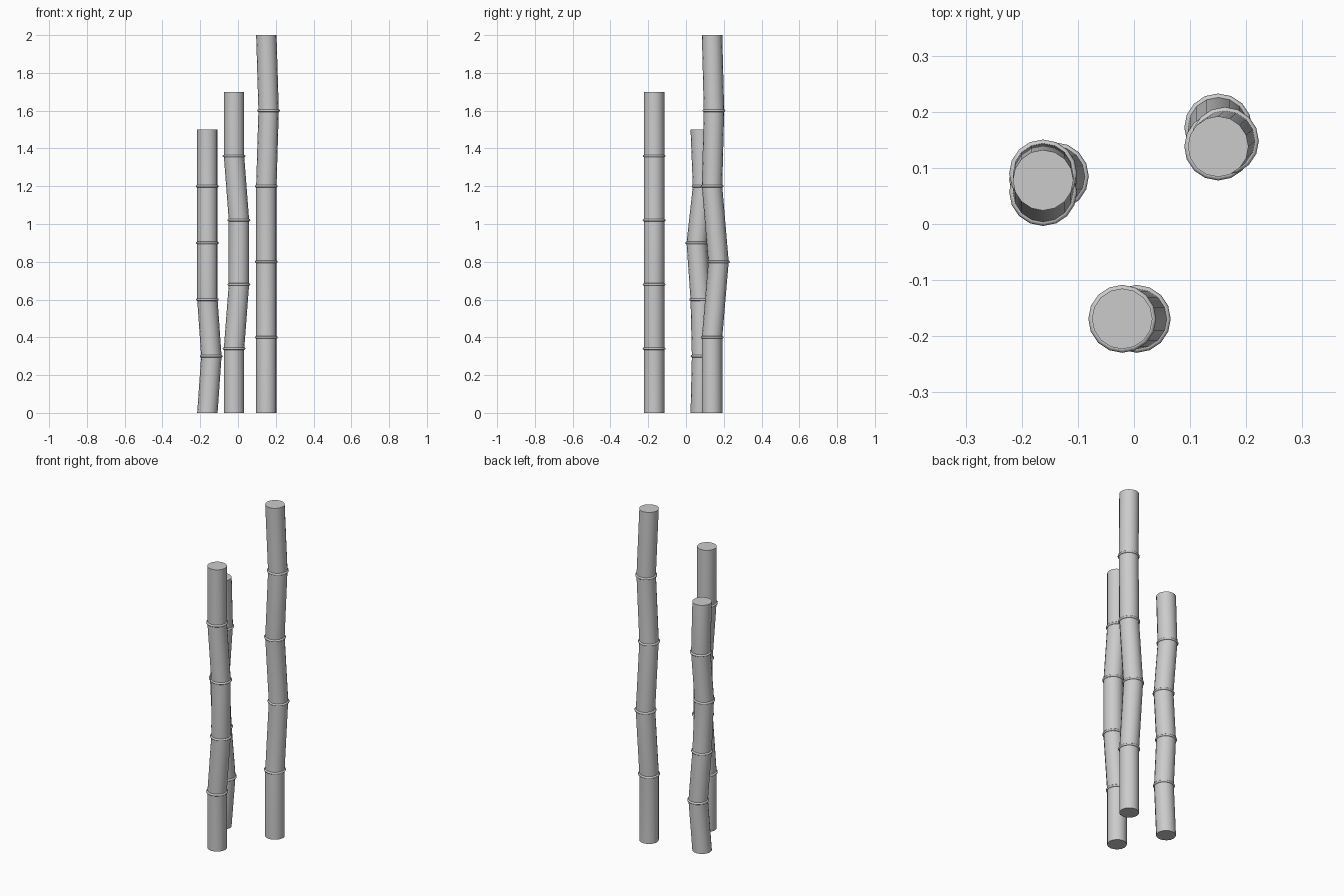
import bpy, bmesh
from math import pi, cos, sin, radians

if "Cube" in bpy.data.objects:
    bpy.data.objects.remove(bpy.data.objects["Cube"])

SIDES = 16
RADIUS = 0.054


def finish(bm, name):
    bmesh.ops.recalc_face_normals(bm, faces=bm.faces[:])
    me = bpy.data.meshes.new(name)
    bm.to_mesh(me)
    bm.free()
    ob = bpy.data.objects.new(name, me)
    bpy.context.collection.objects.link(ob)
    bpy.ops.object.select_all(action='DESELECT')
    ob.select_set(True)
    bpy.context.view_layer.objects.active = ob
    bpy.ops.object.shade_smooth_by_angle(angle=radians(35))
    return ob


def culm(name, points):
    # Stalk: horizontal circles lofted through the node points, capped at both ends
    bm = bmesh.new()
    loops = []
    for x, y, z in points:
        loops.append([bm.verts.new((x + RADIUS * cos(2 * pi * i / SIDES),
                                    y + RADIUS * sin(2 * pi * i / SIDES), z))
                      for i in range(SIDES)])
    for a, b in zip(loops, loops[1:]):
        for i in range(SIDES):
            j = (i + 1) % SIDES
            bm.faces.new((a[i], a[j], b[j], b[i]))
    bm.faces.new(loops[0][::-1])
    bm.faces.new(loops[-1])
    finish(bm, name + "_stalk")


def node_ring(name, point):
    # Raised ring at a bamboo joint
    bpy.ops.mesh.primitive_torus_add(location=point, major_segments=SIDES, minor_segments=8,
                                     major_radius=RADIUS, minor_radius=0.0065)
    ob = bpy.context.object
    ob.name = name
    bpy.ops.object.shade_smooth_by_angle(angle=radians(50))


# Each stalk: height, and the centre of each of its six levels
stalks = {
    "tall": (2.0, [(.15, .138), (.15, .138), (.15, .172), (.15, .138), (.162, .148), (.15, .138)]),
    "middle": (1.7, [(-.021, -.169), (-.021, -.169), (.005, -.169), (.005, -.169),
                     (-.021, -.169), (-.021, -.169)]),
    "short": (1.5, [(-.162, .078), (-.141, .085), (-.162, .078), (-.162, .057),
                    (-.162, .09), (-.162, .078)]),
}
for name, (height, centres) in stalks.items():
    pts = [(x, y, height * k / 5) for k, (x, y) in enumerate(centres)]
    culm(name, pts)
    for k, p in enumerate(pts[1:-1], 1):
        node_ring(f"{name}_node_ring_{k}", p)
